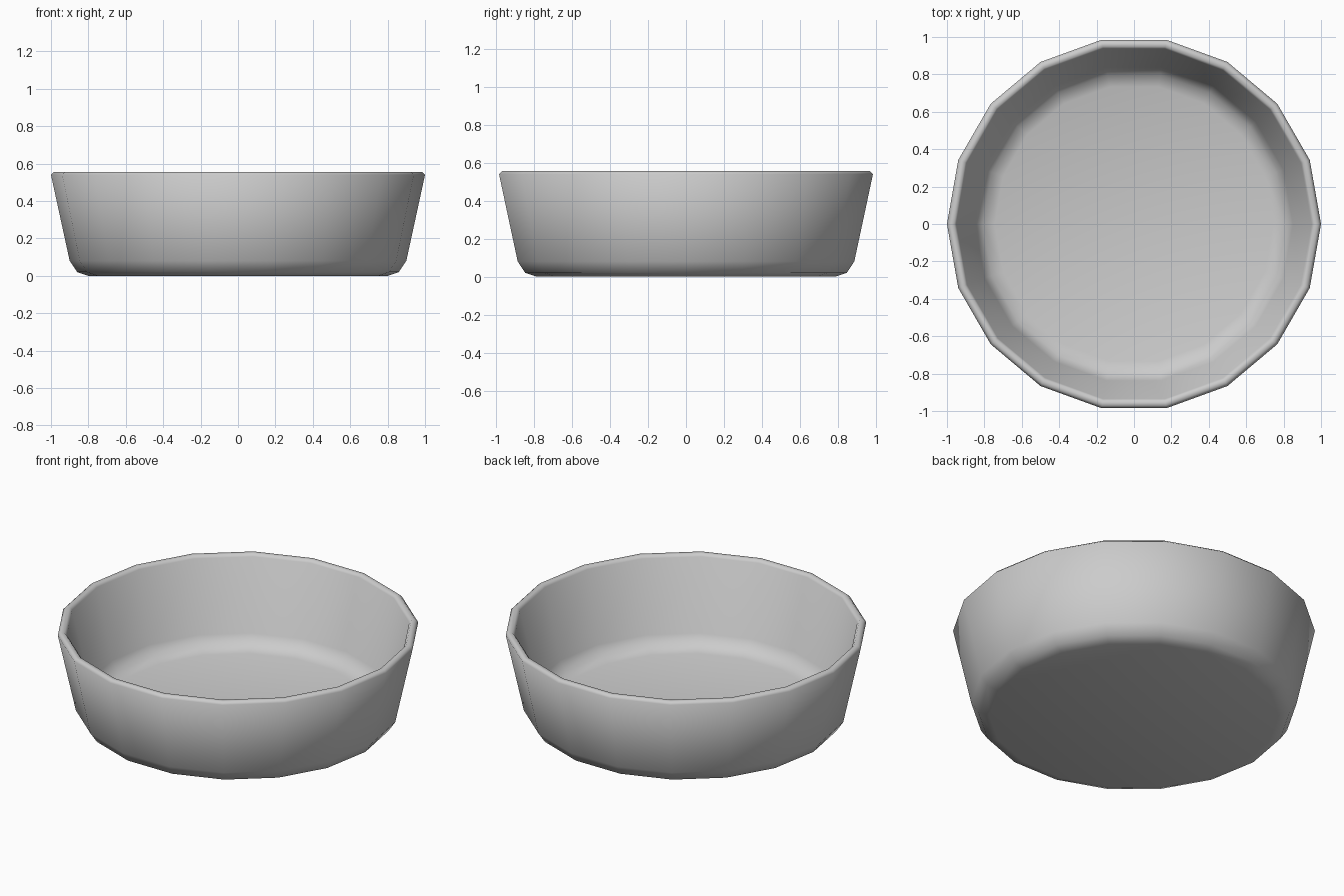
import bpy, bmesh, math

if "Cube" in bpy.data.objects:
    bpy.data.objects.remove(bpy.data.objects["Cube"])

SIDES = 18

# Bowl cross-section (radius, height): base edge, outer wall, rim, inner wall, floor edge
PROFILE = [(0.80, 0.0), (0.86, 0.02), (0.90, 0.08), (1.0, 0.54), (0.985, 0.555),
           (0.962, 0.555), (0.95, 0.54), (0.85, 0.12), (0.81, 0.065), (0.745, 0.045)]

bm = bmesh.new()
rings = []
for r, z in PROFILE:
    rings.append([bm.verts.new((r * math.cos(2 * math.pi * i / SIDES),
                                r * math.sin(2 * math.pi * i / SIDES), z))
                  for i in range(SIDES)])

# Walls between neighbouring rings
for low, high in zip(rings, rings[1:]):
    for i in range(SIDES):
        j = (i + 1) % SIDES
        bm.faces.new((low[i], low[j], high[j], high[i]))

# Underside and inner floor
bm.faces.new(rings[0][::-1])
bm.faces.new(rings[-1])
bmesh.ops.recalc_face_normals(bm, faces=bm.faces)

mesh = bpy.data.meshes.new("bowl")
bm.to_mesh(mesh)
bm.free()
bowl = bpy.data.objects.new("bowl", mesh)
bpy.context.collection.objects.link(bowl)

# Smooth shading
bpy.context.view_layer.objects.active = bowl
bowl.select_set(True)
bpy.ops.object.shade_smooth_by_angle(angle=math.radians(60))
